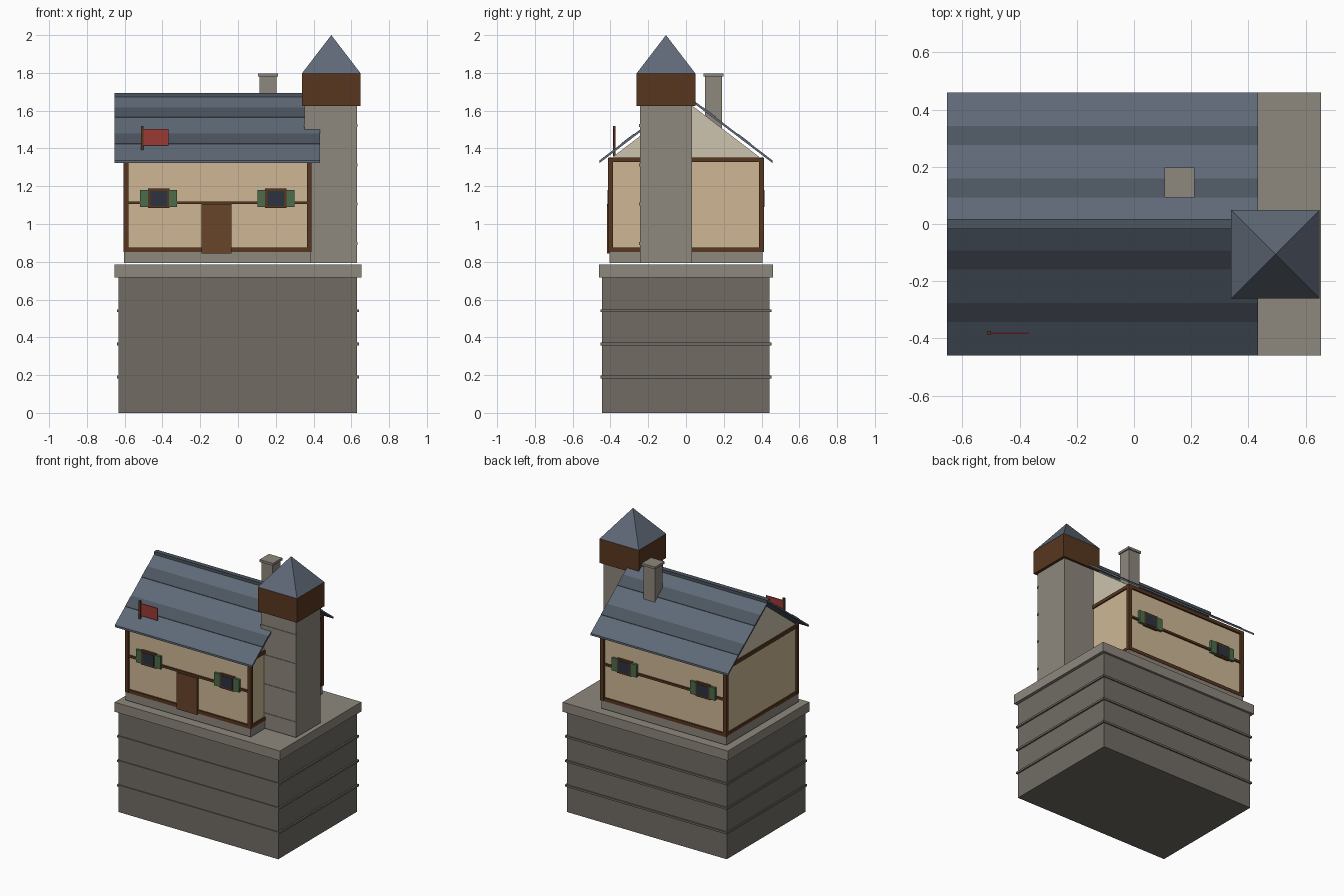
import bpy, bmesh

if "Cube" in bpy.data.objects:
    bpy.data.objects.remove(bpy.data.objects["Cube"])


def mat(name, r, g, b):
    m = bpy.data.materials.new(name)
    m.diffuse_color = [(c / 255) ** 2.2 for c in (r, g, b)] + [1]
    m.use_nodes = True
    m.node_tree.nodes["Principled BSDF"].inputs["Base Color"].default_value = m.diffuse_color
    return m


STONE = mat("stone_dark", 112, 107, 100)
LIGHT = mat("stone_light", 140, 134, 124)
PLASTER = mat("plaster", 205, 182, 148)
GABLE = mat("gable_plaster", 203, 194, 172)
TIMBER = mat("timber", 88, 58, 36)
DOOR = mat("door_wood", 104, 70, 46)
SLATE = mat("slate", 95, 105, 118)
SLATE2 = mat("slate_dark", 78, 86, 96)
GLASS = mat("glass", 48, 54, 66)
GREEN = mat("shutter_green", 76, 108, 76)
RED = mat("flag_red", 155, 60, 55)


def mesh(name, bm, m):
    bmesh.ops.recalc_face_normals(bm, faces=bm.faces[:])
    me = bpy.data.meshes.new(name)
    bm.to_mesh(me)
    bm.free()
    me.materials.append(m)
    ob = bpy.data.objects.new(name, me)
    bpy.context.collection.objects.link(ob)
    return ob


def box(name, x, y, z, m):
    """Box from (min, max) ranges on each axis."""
    bm = bmesh.new()
    bmesh.ops.create_cube(bm, size=1)
    for v in bm.verts:
        v.co = [r[0] + (c + 0.5) * (r[1] - r[0]) for c, r in zip(v.co, (x, y, z))]
    return mesh(name, bm, m)


def around(c, h):
    return (c - h, c + h)


def prism(name, yz, x, m):
    """Profile in the yz plane extruded along x."""
    bm = bmesh.new()
    f = bm.faces.new([bm.verts.new((x[0], *p)) for p in yz])
    ext = bmesh.ops.extrude_face_region(bm, geom=[f])["geom"]
    for v in ext:
        if isinstance(v, bmesh.types.BMVert):
            v.co.x = x[1]
    return mesh(name, bm, m)


# Stone base with thin courses and a cap slab
box("base", (-.633, .63), (-.445, .443), (0, .717), STONE)
for z in (.19, .365, .54):
    box("base_course", around(0, .641), around(0, .452), around(z, .007), STONE)
box("base_cap", around(0, .653), around(0, .46), (.717, .785), LIGHT)

# House body and solid gable
box("house_plinth", (-.604, .385), around(0, .406), (.793, .855), LIGHT)
box("house_walls", (-.595, .378), around(0, .397), (.855, 1.342), PLASTER)
prism("gable", [(-.405, 1.342), (.405, 1.342), (0, 1.652)], (-.595, .378), GABLE)

# Timber frame
X0, X1, Y, T = -.607, .39, .412, .026
for s in (-1, 1):
    yr = sorted((s * Y, s * (Y - T)))
    for xr in ((X0, X0 + T), (X1 - T, X1)):
        box("corner_post", xr, yr, (.852, 1.35), TIMBER)
    for z0, z1 in ((.851, .875), (1.105, 1.12), (1.327, 1.352)):
        box("long_rail", (X0 + T, X1 - T), sorted((s * (Y - .003), s * (Y - T))), (z0, z1), TIMBER)
for xr in ((X0 + .003, X0 + T), (X1 - T, X1 - .003)):
    for z0, z1 in ((.851, .875), (1.327, 1.352)):
        box("end_rail", xr, around(0, Y - T), (z0, z1), TIMBER)

# Door
box("door", (-.193, -.034), (-.417, -.38), (.843, 1.105), DOOR)

# Shuttered windows on both long walls
for s in (-1, 1):
    for cx in (-.42, .20):
        box("window_frame", around(cx, .057), sorted((s * .38, s * .413)), (1.084, 1.187), TIMBER)
        box("window_glass", around(cx, .044), sorted((s * .40, s * .416)), (1.096, 1.175), GLASS)
        for t in (-1, 1):
            box("shutter", around(cx + t * .077, .021), sorted((s * .39, s * .415)), (1.091, 1.181), GREEN)

# Roof slabs with darker slate bands and a ridge cap
RX = (-.653, .433)
SLOPE = (1.685 - 1.336) / .459


def roof_strip(name, s, a, b, lift, thick, m):
    za, zb = (1.685 - SLOPE * t + lift for t in (a, b))
    prism(name, [(s * a, za), (s * b, zb), (s * b, zb - thick), (s * a, za - thick)], RX, m)


for s in (-1, 1):
    roof_strip("roof_slope", s, 0, .459, 0, .014, SLATE)
    for a, b in ((.093, .159), (.276, .343)):
        roof_strip("slate_band", s, a, b, .003, .008, SLATE2)
box("ridge_cap", RX, around(0, .017), (1.668, 1.693), SLATE2)

# Chimney
box("chimney", around(.159, .045), around(.145, .045), (1.5, 1.782), LIGHT)
box("chimney_cap", around(.159, .053), around(.145, .053), (1.78, 1.797), LIGHT)

# Tower with courses on its front, a timber top and a pyramid roof
TX, TY = .494, -.106
box("tower", around(.491, .138), around(TY, .138), (.793, 1.63), LIGHT)
for z in (.897, 1.105, 1.313, 1.521):
    box("tower_course", around(.491, .141), (-.248, -.235), around(z, .008), LIGHT)
box("tower_top", around(TX, .155), around(TY, .155), (1.625, 1.798), TIMBER)
bm = bmesh.new()
base = [bm.verts.new((TX + .155 * i, TY + .155 * j, 1.798)) for i, j in ((-1, -1), (1, -1), (1, 1), (-1, 1))]
apex = bm.verts.new((TX, TY, 2))
bm.faces.new(base)
for i in range(4):
    bm.faces.new((base[i], base[(i + 1) % 4], apex))
mesh("tower_roof", bm, SLATE)

# Flag on the front roof slope
box("flag_pole", around(-.507, .007), around(-.38, .007), (1.36, 1.52), TIMBER)
box("flag", (-.502, -.368), around(-.38, .003), (1.415, 1.502), RED)
